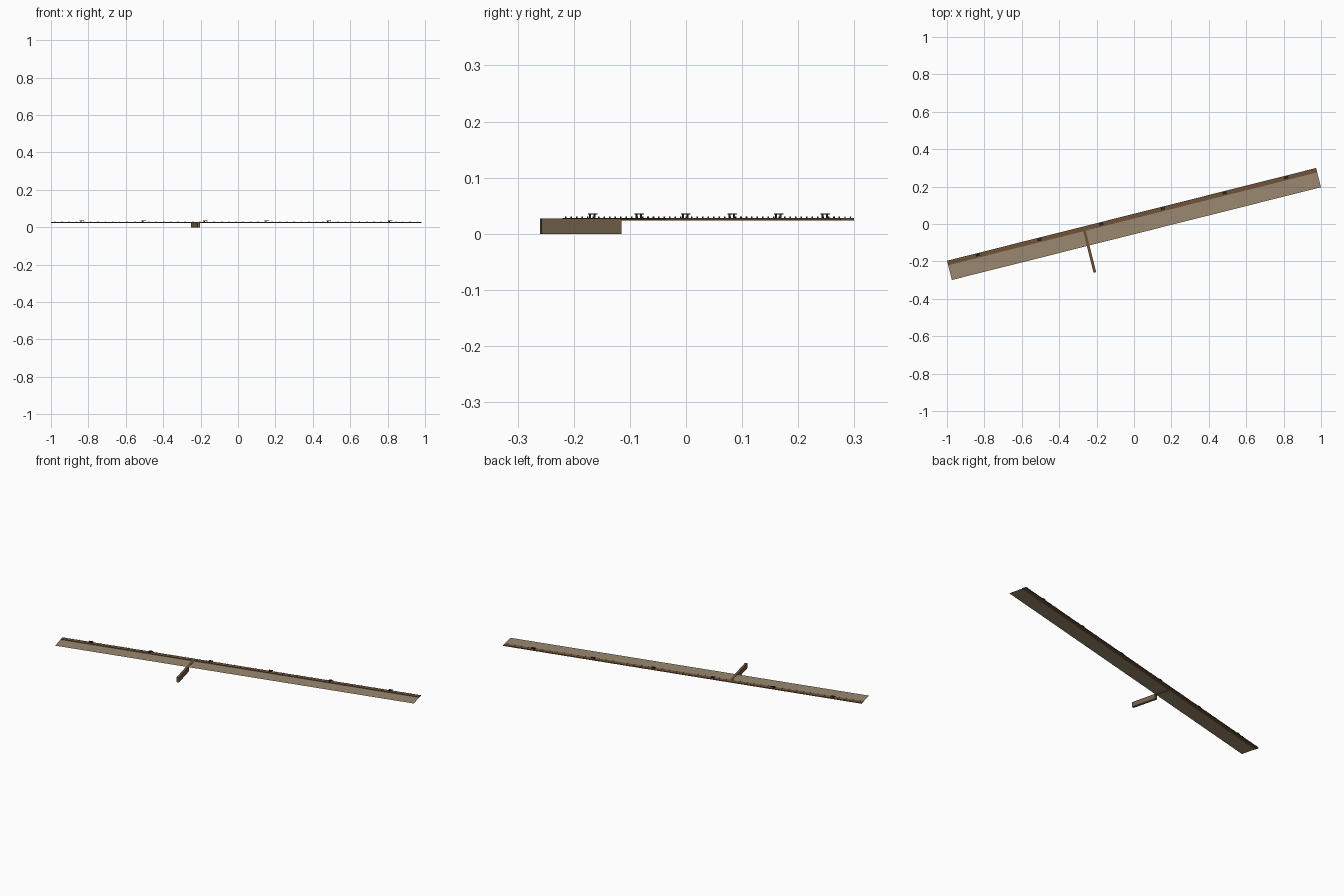
import bpy, bmesh, math
from mathutils import Matrix

if "Cube" in bpy.data.objects:
    bpy.data.objects.remove(bpy.data.objects["Cube"])

ROT = Matrix.Rotation(math.atan2(0.495, 1.97), 4, 'Z')
HALF_L, HALF_W = 1.0175, 0.053
STRIP_V = 0.0285          # front edge of the raised walkway
TOP = 0.028


def material(name, rgb):
    m = bpy.data.materials.new(name)
    m.diffuse_color = (*rgb, 1)
    m.use_nodes = True
    m.node_tree.nodes["Principled BSDF"].inputs["Base Color"].default_value = m.diffuse_color
    return m


SAND = material("pale_boards", (0.32, 0.25, 0.16))
WOOD = material("brown_wood", (0.16, 0.085, 0.04))
BEAM = material("weathered_wood", (0.17, 0.12, 0.07))
DARK = material("dark_iron", (0.03, 0.027, 0.025))


def boxes(name, mat, spans):
    """One object made of boxes given as (x0, x1, y0, y1, z0, z1)."""
    bm = bmesh.new()
    for x0, x1, y0, y1, z0, z1 in spans:
        m = (Matrix.Translation(((x0 + x1) / 2, (y0 + y1) / 2, (z0 + z1) / 2))
             @ Matrix.Diagonal((x1 - x0, y1 - y0, z1 - z0, 1)))
        bmesh.ops.create_cube(bm, size=1, matrix=ROT @ m)
    return finish(name, mat, bm)


def finish(name, mat, bm):
    me = bpy.data.meshes.new(name)
    bm.to_mesh(me)
    bm.free()
    me.materials.append(mat)
    ob = bpy.data.objects.new(name, me)
    bpy.context.collection.objects.link(ob)
    return ob


# wide thin deck sheet
bm = bmesh.new()
mid, wide = (STRIP_V - HALF_W) / 2, STRIP_V + HALF_W
bmesh.ops.create_grid(bm, x_segments=1, y_segments=1, size=0.5,
                      matrix=ROT @ Matrix.Translation((0, mid, 0.0255))
                      @ Matrix.Diagonal((2 * HALF_L, wide, 1, 1)))
finish("deck_sheet", SAND, bm)

# long walkway strip along the back edge
boxes("walkway_strip", WOOD, [(-HALF_L, HALF_L, STRIP_V, HALF_W, 0.024, TOP)])

# side arm: tall beam beyond the deck, thin plank running over the deck
U, W = -0.266, 0.007
boxes("side_beam", BEAM, [(U - W, U + W, -0.2, -HALF_W, 0, 0.0255)])
boxes("side_plank", WOOD, [(U - W, U + W, -0.2, STRIP_V, 0.0255, 0.0275)])

# mooring cleats: two legs and a crossbar
cleats = []
for i in range(6):
    u, v = -0.85 + 0.34 * i, 0.0425
    cleats.append((u - 0.011, u + 0.011, v - 0.006, v + 0.006, 0.0345, 0.0365))
    for s in (-1, 1):
        c = v + s * 0.004
        cleats.append((u - 0.007, u - 0.003, c - 0.0015, c + 0.0015, TOP, 0.0345))
boxes("mooring_cleats", DARK, cleats)

# tiny studs along both walkway edges
studs = []
for i in range(51):
    u = -1.0 + 0.04 * i
    for v in (STRIP_V + 0.002, HALF_W - 0.002):
        studs.append((u - 0.001, u + 0.001, v - 0.001, v + 0.001, TOP, 0.031))
boxes("edge_studs", DARK, studs)
